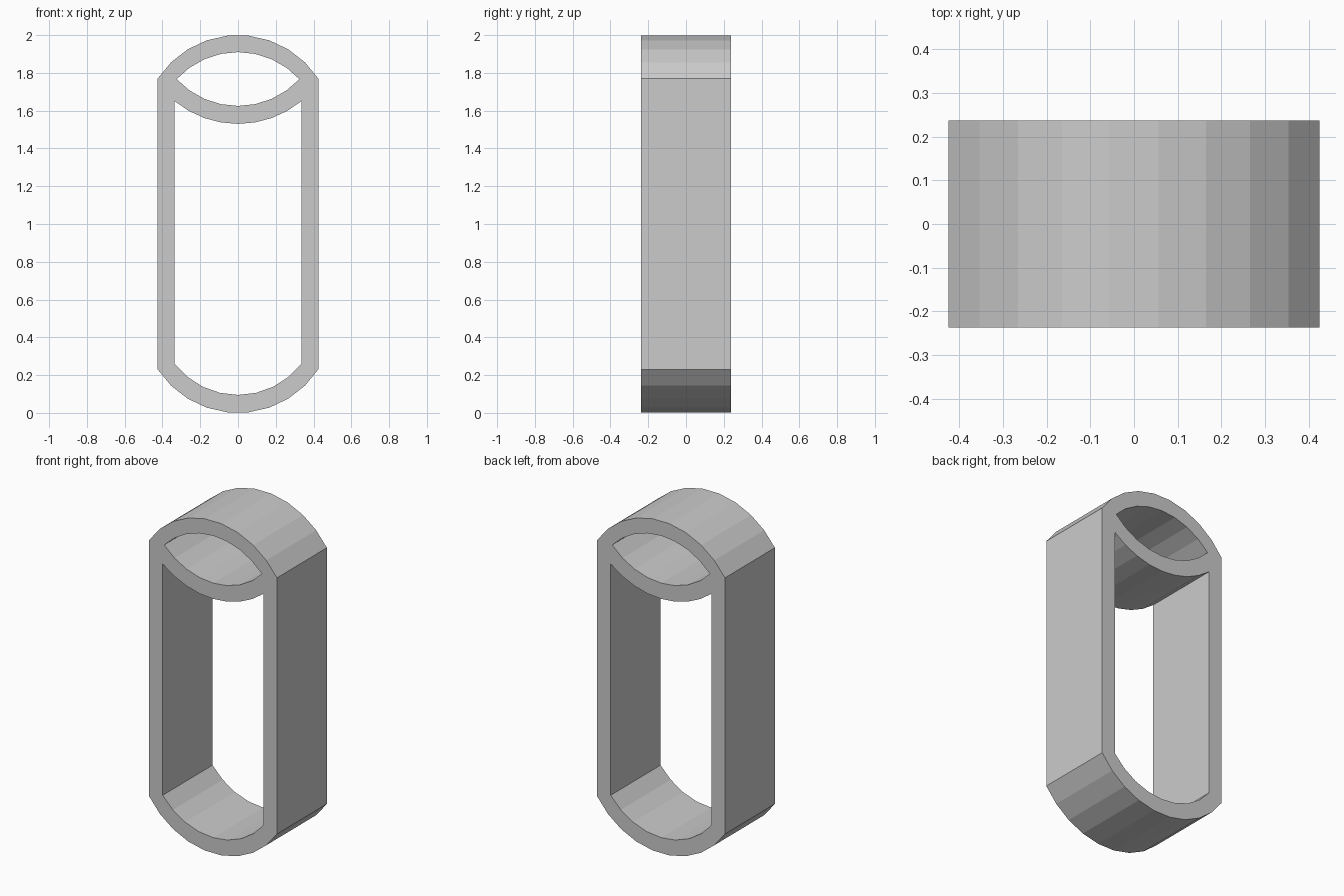
import bpy, bmesh, math
from mathutils import Vector

cube = bpy.data.objects.get("Cube")
if cube:
    bpy.data.objects.remove(cube, do_unlink=True)

HALF_DEPTH = 0.237

grey = bpy.data.materials.new("plain grey")
grey.use_nodes = True
colour = (0.6, 0.6, 0.6, 1)
grey.diffuse_color = colour
grey.node_tree.nodes["Principled BSDF"].inputs["Base Color"].default_value = colour


def arc(half_width, end_z, apex_z, steps):
    """Points of a circular arc from left edge (-x) to right edge (+x)."""
    sag = apex_z - end_z
    radius = (half_width ** 2 + sag ** 2) / (2 * abs(sag))
    side = math.copysign(1, sag)
    centre_z = apex_z - side * radius
    reach = math.asin(half_width / radius)
    points = []
    for i in range(steps + 1):
        a = reach * (2 * i / steps - 1)
        points.append((radius * math.sin(a), centre_z + side * radius * math.cos(a)))
    return points


# Outer capsule outline
outline = arc(0.425, 1.77, 2.0, 9) + arc(0.425, 0.23, 0.0, 9)[::-1]

# Long opening: dips under the crossbar, rounded at the bottom
long_opening = arc(0.335, 1.65, 1.53, 8) + arc(0.335, 0.26, 0.095, 8)[::-1]

# Lens-shaped opening at the top; both arcs share their tips
lens_opening = arc(0.325, 1.767, 1.91, 8) + arc(0.325, 1.767, 1.625, 8)[-2:0:-1]

# Fill the profile between the loops, then extrude it through the depth
bm = bmesh.new()
edges = []
for loop in (outline, long_opening, lens_opening):
    verts = [bm.verts.new((x, -HALF_DEPTH, z)) for x, z in loop]
    edges += [bm.edges.new((v, verts[i - 1])) for i, v in enumerate(verts)]
bmesh.ops.triangle_fill(bm, edges=edges, use_beauty=True, normal=Vector((0, -1, 0)))
result = bmesh.ops.extrude_face_region(bm, geom=bm.faces[:], use_keep_orig=True)
moved = [g for g in result["geom"] if isinstance(g, bmesh.types.BMVert)]
bmesh.ops.translate(bm, verts=moved, vec=(0, 2 * HALF_DEPTH, 0))
bmesh.ops.recalc_face_normals(bm, faces=bm.faces[:])
bmesh.ops.dissolve_limit(bm, angle_limit=0.01, verts=bm.verts[:], edges=bm.edges[:])

mesh = bpy.data.meshes.new("ring_frame")
bm.to_mesh(mesh)
bm.free()
mesh.materials.append(grey)
frame = bpy.data.objects.new("ring_frame", mesh)
bpy.context.collection.objects.link(frame)
